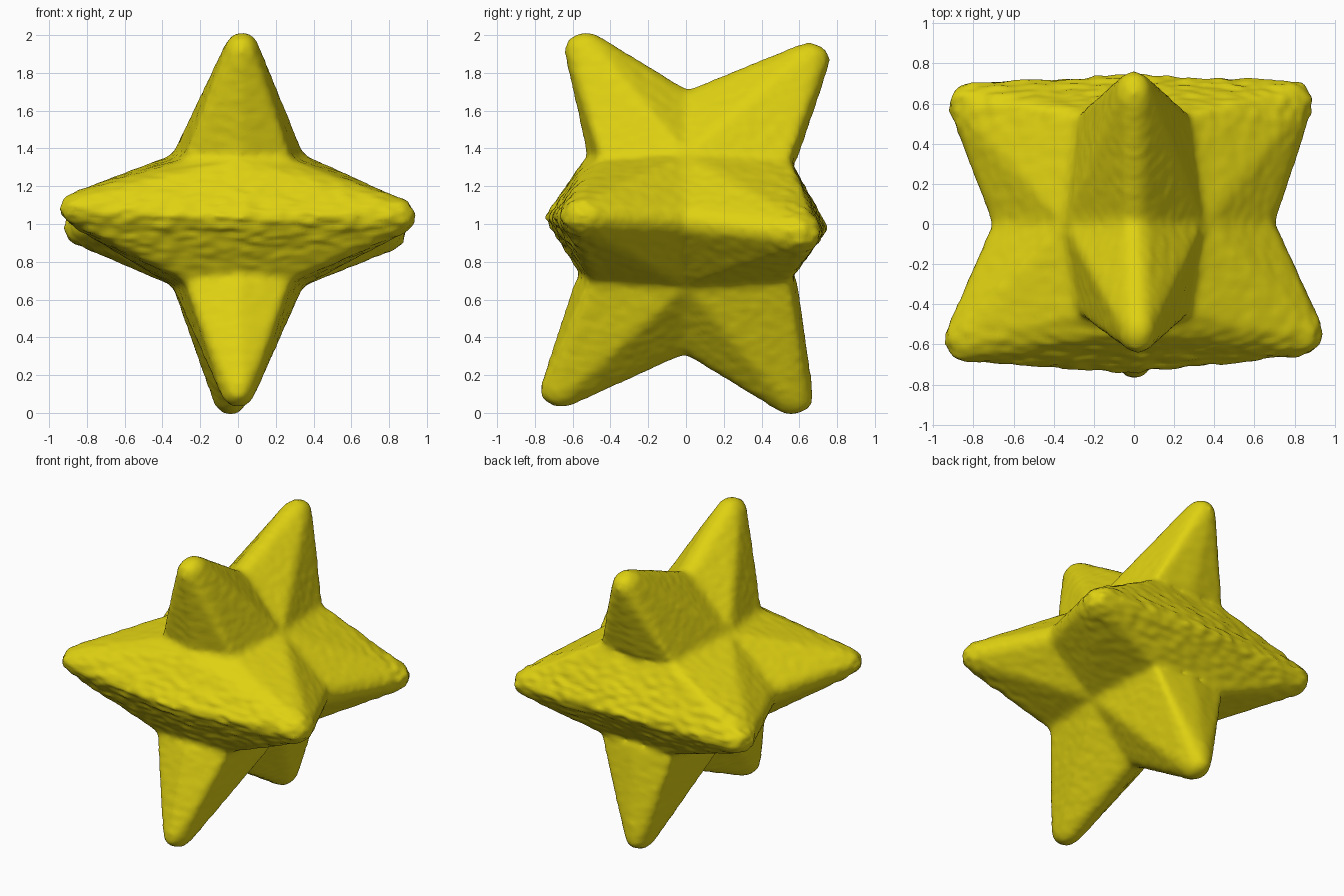
import bpy, bmesh
from mathutils import Vector, Matrix, noise

cube = bpy.data.objects.get("Cube")
if cube:
    bpy.data.objects.remove(cube, do_unlink=True)

yellow = bpy.data.materials.new("yellow")
yellow.use_nodes = True
colour = (0.74, 0.64, 0.006, 1)
yellow.diffuse_color = colour
yellow.node_tree.nodes["Principled BSDF"].inputs["Base Color"].default_value = colour

MID = 1.02
# Centres of the rounded arm ends: two pairs upright, two pairs sideways
upright = [(0.02, -0.53, 1.925), (0, 0.65, 1.87), (0, -0.66, 0.12), (-0.04, 0.56, 0.08)]
sideways = [(-0.85, -0.57, 1.08), (-0.83, 0.59, 0.98), (0.85, -0.54, 1.04), (0.80, 0.60, 0.95)]


def ball(part, centre, radius, stretch=1.0):
    place = Matrix.Translation(centre) @ Matrix.Diagonal((1, stretch, 1, 1))
    bmesh.ops.create_icosphere(part, subdivisions=2, radius=radius, matrix=place)


def inner_corners(sx, sy, up):
    """Valley corner between two neighbouring arms, and the middle of the flank."""
    y = (0.45 if up > 0 else 0.51) if sy < 0 else 0.55
    return [(sx * 0.28, sy * y, MID + up * 0.32), (sx * 0.35, 0, MID + up * 0.35)]


def add_arm(body, tip, is_upright):
    """Convex arm from a rounded tip to the shared body corners."""
    x, y, z = tip
    sx = 1 if x > 0 else -1
    sy = 1 if y > 0 else -1
    up = 1 if z > MID else -1
    part = bmesh.new()
    ball(part, tip, 0.095, 1.25)
    corners = [(0, 0, MID)]
    if is_upright:
        ball(part, (0, 0, 1.60 if up > 0 else 0.42), 0.10)
        dip = 0.52 if (sy < 0 and up > 0) else 0.59
        corners.append((0, sy * dip, MID + up * 0.32))
        for side in (-1, 1):
            corners += inner_corners(side, sy, up)
    else:
        ball(part, (sx * 0.60, 0, MID), 0.10)
        corners.append((0, sy * 0.75, 1.03 if sy < 0 else 0.98))
        for level in (-1, 1):
            corners += inner_corners(sx, sy, level)
            corners.append((0, sy * 0.54, MID + level * 0.32))
    for c in corners:
        part.verts.new(c)
    # Keep only the points, then wrap them
    bmesh.ops.delete(part, geom=part.edges[:] + part.faces[:], context="EDGES_FACES")
    bmesh.ops.convex_hull(part, input=part.verts[:])
    loose = [v for v in part.verts if not v.link_faces]
    bmesh.ops.delete(part, geom=loose, context="VERTS")
    bmesh.ops.recalc_face_normals(part, faces=part.faces[:])
    piece = bpy.data.meshes.new("arm_piece")
    part.to_mesh(piece)
    part.free()
    body.from_mesh(piece)
    bpy.data.meshes.remove(piece)


body = bmesh.new()
for tip in upright:
    add_arm(body, tip, True)
for tip in sideways:
    add_arm(body, tip, False)
mesh = bpy.data.meshes.new("arms")
body.to_mesh(mesh)
body.free()
star = bpy.data.objects.new("star_body", mesh)
bpy.context.collection.objects.link(star)

# Fuse the arms into one softened skin
fuse = star.modifiers.new("fuse", "REMESH")
fuse.mode = "VOXEL"
fuse.voxel_size = 0.02
soften = star.modifiers.new("soften", "SMOOTH")
soften.factor = 0.5
soften.iterations = 14
graph = bpy.context.evaluated_depsgraph_get()
skin = bpy.data.meshes.new_from_object(star.evaluated_get(graph))
star.modifiers.clear()
star.data = skin
bpy.data.meshes.remove(mesh)

# Rough grain, strongest along the front and back ridges
bm = bmesh.new()
bm.from_mesh(skin)
for v in bm.verts:
    p = v.co
    rough = max(0, 1 - abs(p.z - MID) / 0.35) * min(1, max(0, (abs(p.y) - 0.4) / 0.2))
    grain = noise.noise(Vector((p.x * 12, p.y * 20, p.z * 28)))
    v.co = p + v.normal * grain * (0.003 + 0.011 * rough)
for f in bm.faces:
    f.smooth = True
bm.to_mesh(skin)
bm.free()

skin.materials.clear()
skin.materials.append(yellow)
